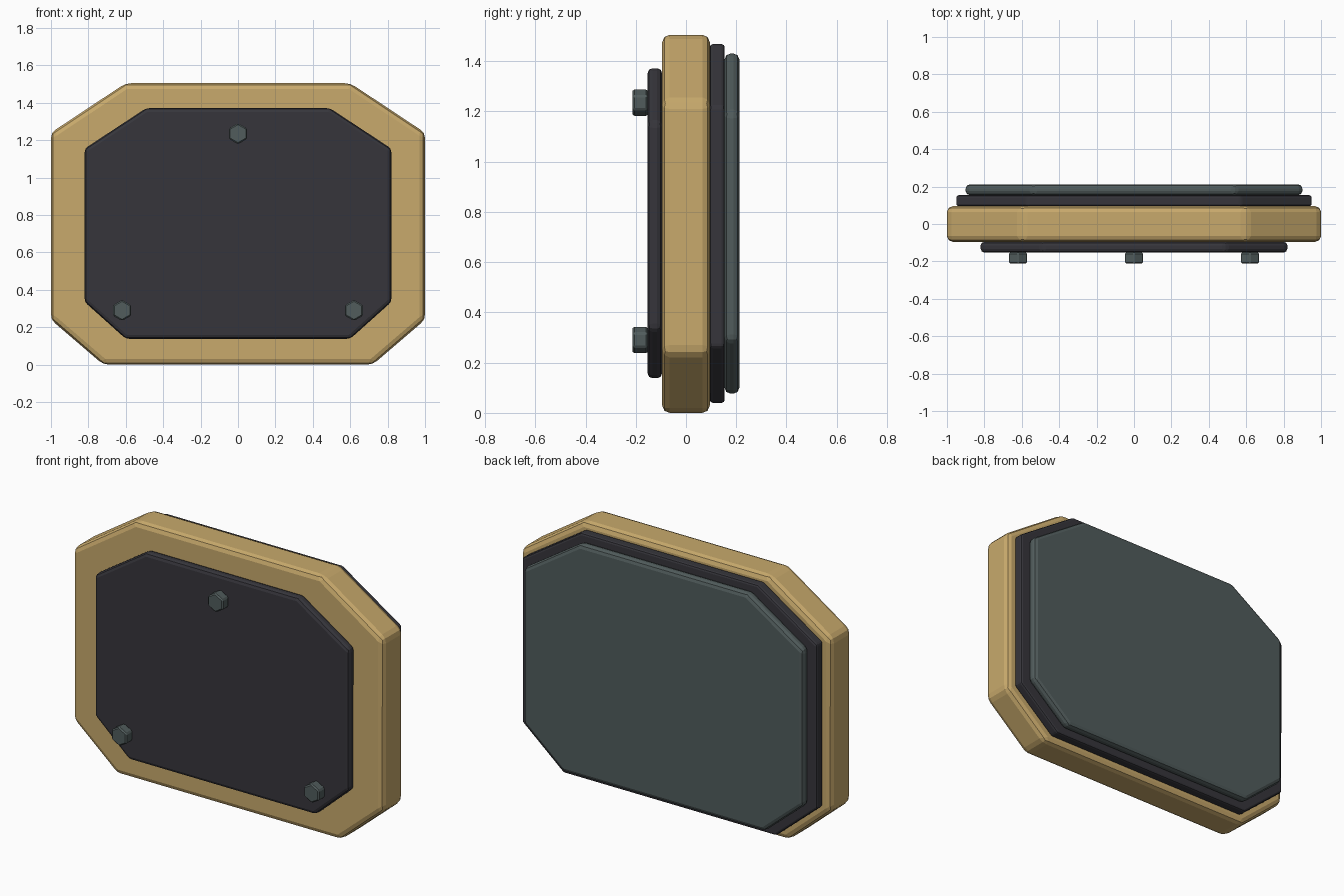
import bpy, bmesh, math

if "Cube" in bpy.data.objects:
    bpy.data.objects.remove(bpy.data.objects["Cube"])


def material(name, rgb):
    m = bpy.data.materials.new(name)
    m.diffuse_color = (*rgb, 1)
    m.use_nodes = True
    m.node_tree.nodes["Principled BSDF"].inputs["Base Color"].default_value = m.diffuse_color
    return m


gold = material("sand gold", (0.58, 0.40, 0.15))
dark = material("charcoal", (0.037, 0.036, 0.044))
grey = material("slate grey", (0.082, 0.107, 0.107))


def slab(name, outline, y0, y1, mat, bevel, segments=2):
    """Extrude an (x, z) outline from y0 to y1 and round its edges."""
    bm = bmesh.new()
    face = bm.faces.new([bm.verts.new((x, y0, z)) for x, z in outline])
    ext = bmesh.ops.extrude_face_region(bm, geom=[face])
    new = [v for v in ext["geom"] if isinstance(v, bmesh.types.BMVert)]
    bmesh.ops.translate(bm, verts=new, vec=(0, y1 - y0, 0))
    bmesh.ops.recalc_face_normals(bm, faces=bm.faces)
    me = bpy.data.meshes.new(name)
    bm.to_mesh(me)
    bm.free()
    ob = bpy.data.objects.new(name, me)
    bpy.context.collection.objects.link(ob)
    me.materials.append(mat)
    mod = ob.modifiers.new("rounded edges", "BEVEL")
    mod.width, mod.segments = bevel, segments
    mod.limit_method = "ANGLE"
    mod.angle_limit = math.radians(25)
    return ob


def octagon(half, low, high, bottom_x, bottom, top_x, top):
    """Mirrored eight-sided outline with cut corners."""
    right = [(bottom_x, bottom), (half, low), (half, high), (top_x, top)]
    return right + [(-x, z) for x, z in reversed(right)]


# Thick frame body
slab("frame_body", octagon(1.0, 0.24, 1.24, 0.72, 0.0, 0.60, 1.505),
     -0.095, 0.095, gold, 0.03)

# Front panel
slab("front_panel", octagon(0.82, 0.335, 1.155, 0.60, 0.138, 0.49, 1.372),
     -0.153, -0.095, dark, 0.02)

# Stacked back plates
slab("back_gasket", octagon(0.95, 0.265, 1.22, 0.684, 0.04, 0.57, 1.468),
     0.095, 0.154, dark, 0.012)
slab("back_cover", octagon(0.90, 0.29, 1.195, 0.648, 0.077, 0.54, 1.43),
     0.154, 0.212, grey, 0.022)

# Hexagonal bolts on the front panel
for name, cx, cz in (("top_bolt", 0, 1.235), ("left_bolt", -0.62, 0.29),
                     ("right_bolt", 0.62, 0.29)):
    hexagon = [(cx + 0.056 * math.sin(i * math.pi / 3),
                cz + 0.056 * math.cos(i * math.pi / 3)) for i in range(6)]
    slab(name, hexagon, -0.212, -0.153, grey, 0.007, 1)
